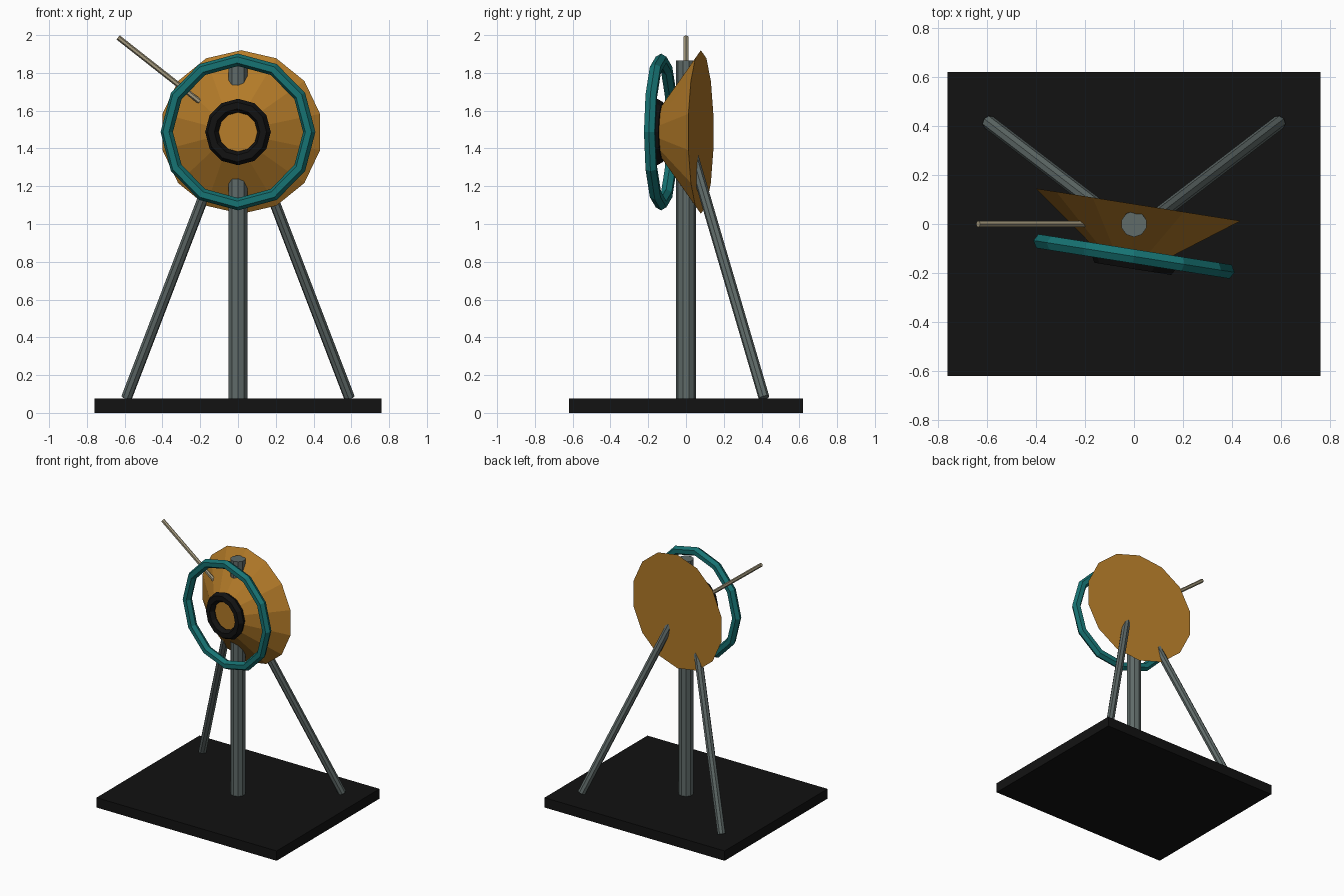
import bpy, math
from mathutils import Vector

if "Cube" in bpy.data.objects:
    bpy.data.objects.remove(bpy.data.objects["Cube"])


def material(name, rgb):
    m = bpy.data.materials.new(name)
    m.diffuse_color = (*rgb, 1)
    m.use_nodes = True
    m.node_tree.nodes["Principled BSDF"].inputs["Base Color"].default_value = m.diffuse_color
    return m


black = material("black", (0.006, 0.006, 0.006))
steel = material("grey steel", (0.115, 0.145, 0.14))
gold = material("ochre", (0.46, 0.20, 0.022))
teal = material("teal", (0.008, 0.17, 0.17))
beige = material("beige", (0.36, 0.31, 0.20))


def finish(name, mat):
    ob = bpy.context.object
    ob.name = name
    ob.data.materials.append(mat)
    return ob


def rod(name, a, b, r, sides, mat):
    a, b = Vector(a), Vector(b)
    d = b - a
    bpy.ops.mesh.primitive_cylinder_add(
        vertices=sides, radius=r, depth=d.length, location=(a + b) / 2,
        rotation=d.to_track_quat('Z', 'Y').to_euler())
    return finish(name, mat)


HEAD_Z = 1.487
HEAD_ROT = (math.pi / 2, 0, math.radians(-9))


def ring(name, y, major, minor, mat):
    bpy.ops.mesh.primitive_torus_add(
        major_segments=12, minor_segments=6, major_radius=major,
        minor_radius=minor, location=(0, y, HEAD_Z), rotation=HEAD_ROT)
    return finish(name, mat)


# base slab
bpy.ops.mesh.primitive_cube_add(size=1, location=(0, 0, 0.0375))
base = finish("base_plate", black)
base.scale = (1.52, 1.24, 0.075)

# upright post and two rear braces
rod("post", (0, 0, 0.07), (0, 0, 1.865), 0.053, 10, steel)
for side, s in (("left", -1), ("right", 1)):
    rod(side + "_brace", (s * 0.59, 0.413, 0.08), (s * 0.08, 0.022, 1.41),
        0.029, 8, steel)

# flared head, turned slightly
bpy.ops.mesh.primitive_cone_add(
    vertices=14, radius1=0.433, radius2=0.125, depth=0.22,
    location=(0, -0.03, HEAD_Z), rotation=HEAD_ROT)
finish("flared_head", gold)

# rings in front of the head
ring("outer_ring", -0.132, 0.382, 0.033, teal)
ring("inner_ring", -0.152, 0.14, 0.036, black)

# slanted pointer
rod("pointer", (-0.18, 0, 1.63), (-0.635, 0, 1.988), 0.014, 6, beige)
